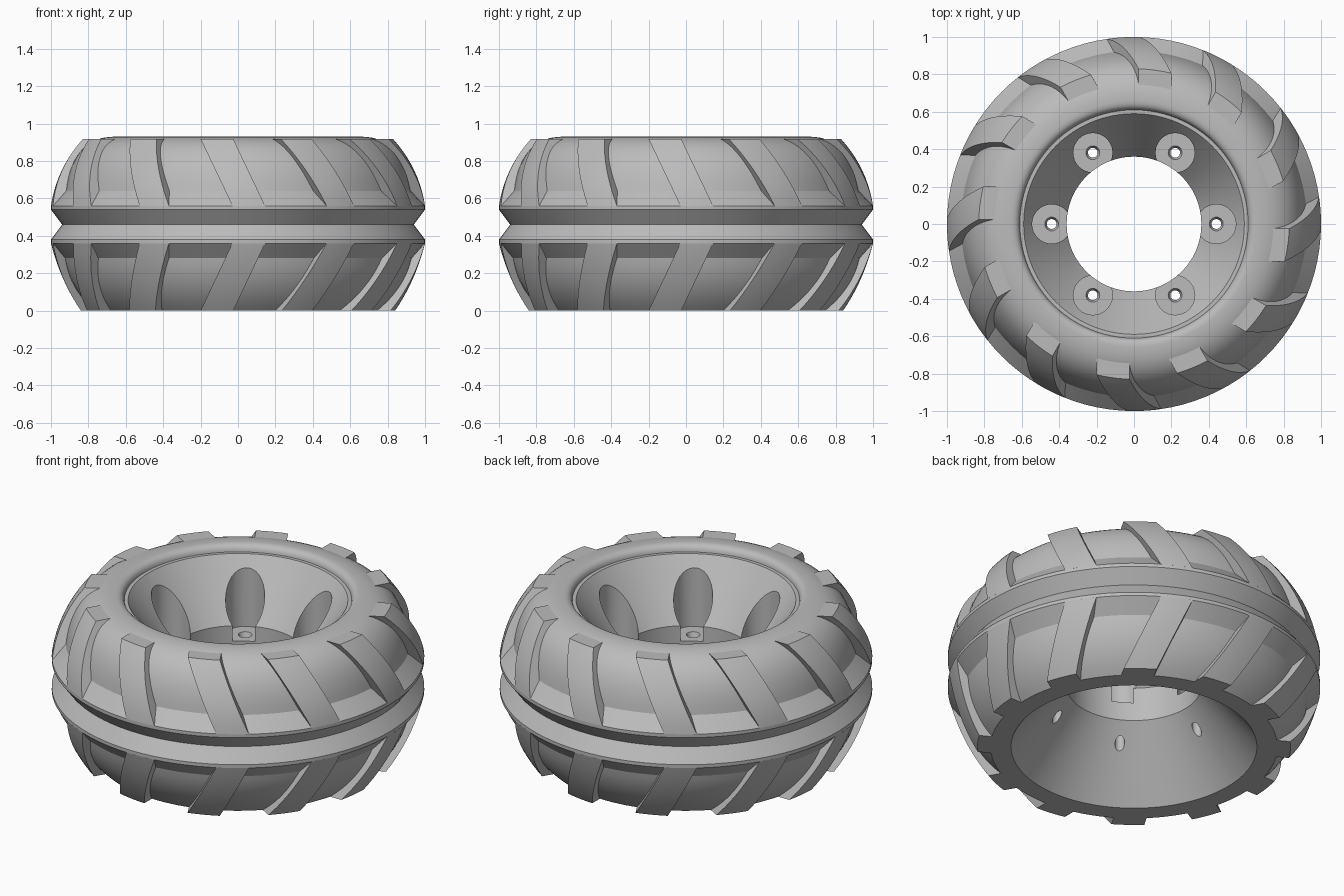
import bpy, bmesh
from math import sin, cos, pi, sqrt, radians
from mathutils import Matrix, Vector

old = bpy.data.objects.get("Cube")
if old:
    bpy.data.objects.remove(old)

grey = bpy.data.materials.new("plain grey")
grey.use_nodes = True
grey.diffuse_color = (0.5, 0.5, 0.5, 1)
grey.node_tree.nodes["Principled BSDF"].inputs["Base Color"].default_value = (0.5, 0.5, 0.5, 1)


def bezier(a, b, c, steps):
    """Points along a quadratic curve from a to c."""
    a, b, c = Vector(a), Vector(b), Vector(c)
    ts = [i / steps for i in range(steps + 1)]
    return [tuple(a * (1 - t) ** 2 + b * 2 * t * (1 - t) + c * t * t) for t in ts]


def bridge(bm, rings, wrap):
    """Quads between successive closed rings of vertices."""
    pairs = zip(rings, rings[1:] + rings[:1]) if wrap else zip(rings, rings[1:])
    for a, b in pairs:
        n = len(a)
        for i in range(n):
            j = (i + 1) % n
            bm.faces.new((a[i], a[j], b[j], b[i]))


def revolve(bm, profile, segments, centre=(0, 0)):
    """Closed (radius, height) outline turned around a vertical axis."""
    rings = []
    for k in range(segments):
        a = 2 * pi * k / segments
        rings.append([bm.verts.new((centre[0] + r * cos(a), centre[1] + r * sin(a), z))
                      for r, z in profile])
    bridge(bm, rings, True)


def finish(bm, name):
    bmesh.ops.remove_doubles(bm, verts=bm.verts, dist=1e-5)
    bmesh.ops.dissolve_degenerate(bm, edges=bm.edges, dist=1e-6)
    bmesh.ops.recalc_face_normals(bm, faces=bm.faces)
    mesh = bpy.data.meshes.new(name)
    bm.to_mesh(mesh)
    bm.free()
    mesh.materials.append(grey)
    obj = bpy.data.objects.new(name, mesh)
    bpy.context.collection.objects.link(obj)
    return obj


def smooth(obj, angle):
    bpy.ops.object.select_all(action='DESELECT')
    obj.select_set(True)
    bpy.context.view_layer.objects.active = obj
    bpy.ops.object.shade_smooth_by_angle(angle=radians(angle))


# Wheel body: curved flanks, V groove, rounded lip and hourglass bore
profile = [(0.66, 0)]
profile += bezier((0.77, 0), (0.90, 0.12), (0.93, 0.28), 10)
profile += [(1, 0.36), (1, 0.38), (0.94, 0.46), (1, 0.54), (1, 0.56)]
profile += bezier((0.925, 0.64), (0.88, 0.93), (0.66, 0.93), 14)
profile += bezier((0.66, 0.93), (0.615, 0.93), (0.61, 0.89), 8)[1:]
profile += [(0.59, 0.89), (0.36, 0.57), (0.36, 0.37)]
bm = bmesh.new()
revolve(bm, profile, 96)
body = finish(bm, "wheel_body")

# Six counterbored bolt holes
bolt = [(0, 0.1), (0.026, 0.1), (0.026, 0.45), (0.037, 0.48),
        (0.105, 0.48), (0.105, 1.2), (0, 1.2)]
bm = bmesh.new()
for k in range(6):
    revolve(bm, bolt, 32, (0.44 * cos(k * pi / 3), 0.44 * sin(k * pi / 3)))
cutter = finish(bm, "bolt_hole_cutter")
cutter.hide_render = True

cut = body.modifiers.new("bolt_holes", 'BOOLEAN')
cut.operation = 'DIFFERENCE'
cut.solver = 'EXACT'
cut.object = cutter
bpy.context.view_layer.objects.active = body
bpy.ops.object.modifier_apply(modifier=cut.name)
bpy.data.objects.remove(cutter)
smooth(body, 20)


# Tread lugs: slanted blocks, leaning the same way above and below the groove
def lugs(name, outline, inner):
    bm = bmesh.new()
    z0, z1 = outline[0][1], outline[-1][1]
    for k in range(12):
        turn = Matrix.Rotation(k * pi / 6, 3, 'Z')
        rings = []
        for r, z in outline:
            left = -0.03 - 0.17 * (z - z0) / (z1 - z0)
            xs = [left + 0.175 * i / 5 for i in range(6)]
            points = [(x, -sqrt(r * r - x * x), z) for x in xs]
            points += [(x, -sqrt(inner * inner - x * x), z) for x in reversed(xs)]
            rings.append([bm.verts.new(turn @ Vector(p)) for p in points])
        bridge(bm, rings, False)
        bm.faces.new(rings[0])
        bm.faces.new(rings[-1])
    smooth(finish(bm, name), 20)


lugs("upper_tread_lugs", bezier((1, 0.56), (0.97, 0.76), (0.83, 0.917), 10), 0.70)
lugs("lower_tread_lugs", bezier((1, 0.36), (0.95, 0.16), (0.84, 0), 10), 0.72)
